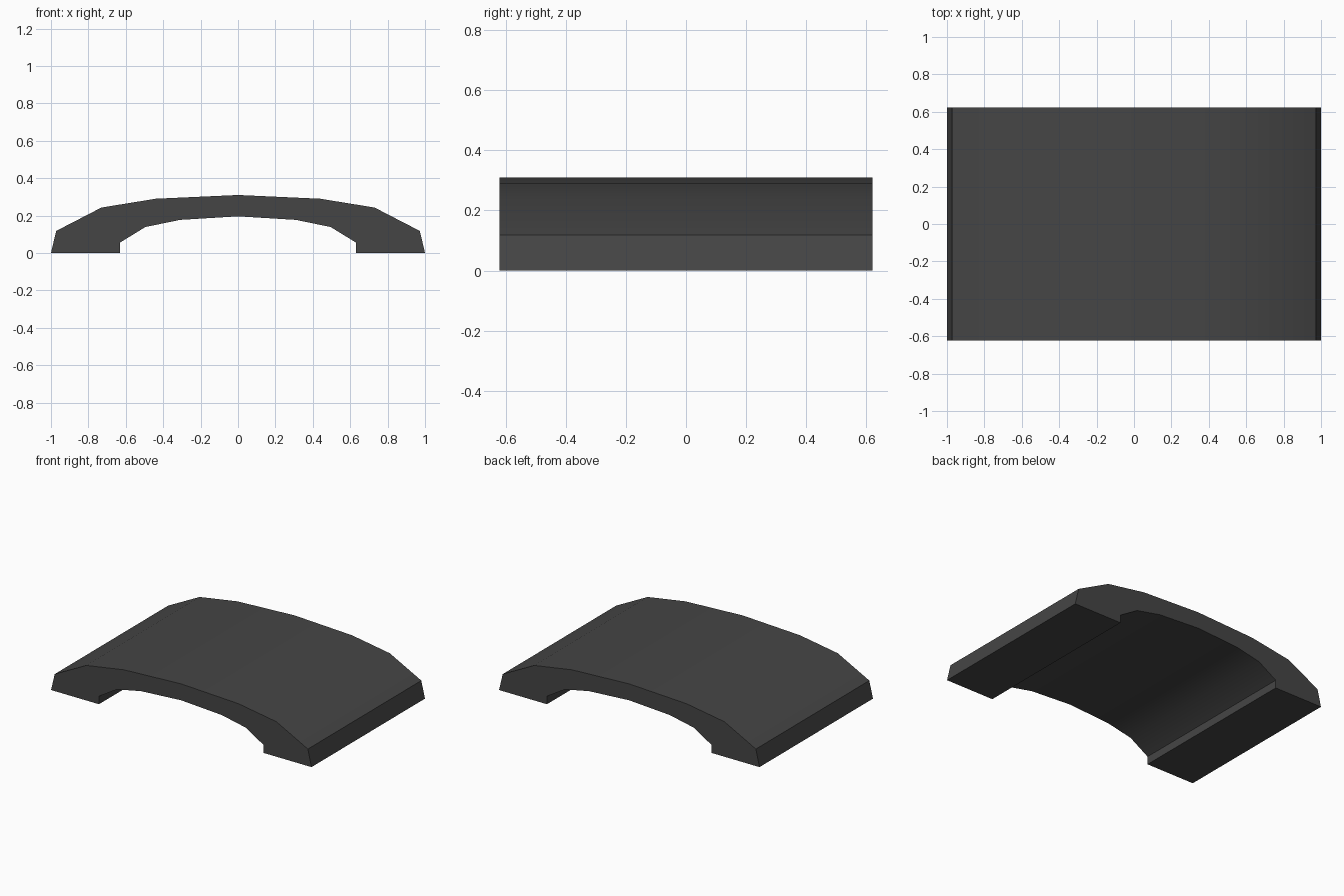
import bpy
import bmesh
import math

if "Cube" in bpy.data.objects:
    bpy.data.objects.remove(bpy.data.objects["Cube"])

HALF_DEPTH = 0.622

# Right half of the arch profile (x, z), from crown to foot
outer = [(0.0, 0.31), (0.44, 0.29), (0.73, 0.243), (0.972, 0.118), (1.0, 0.0)]
inner = [(0.0, 0.196), (0.31, 0.177), (0.495, 0.139), (0.632, 0.055), (0.632, 0.0)]


def mirrored(half):
    """Full left-to-right run from a half that starts on the centre line."""
    return [(-x, z) for x, z in reversed(half[1:])] + half


# Closed profile: over the top, then back along the underside
profile = mirrored(outer) + mirrored(inner)[::-1]

# Curved arch slab, extruded front to back
bm = bmesh.new()
face = bm.faces.new([bm.verts.new((x, -HALF_DEPTH, z)) for x, z in profile])
ext = bmesh.ops.extrude_face_region(bm, geom=[face], use_keep_orig=True)
moved = [g for g in ext["geom"] if isinstance(g, bmesh.types.BMVert)]
bmesh.ops.translate(bm, verts=moved, vec=(0, 2 * HALF_DEPTH, 0))
bmesh.ops.recalc_face_normals(bm, faces=bm.faces)
mesh = bpy.data.meshes.new("arch_slab")
bm.to_mesh(mesh)
bm.free()

arch = bpy.data.objects.new("arch_slab", mesh)
bpy.context.collection.objects.link(arch)

# Single dark grey colour
grey = bpy.data.materials.new("dark_grey")
grey.diffuse_color = (0.06, 0.06, 0.06, 1.0)
grey.use_nodes = True
grey.node_tree.nodes["Principled BSDF"].inputs["Base Color"].default_value = grey.diffuse_color
mesh.materials.append(grey)

# Smooth curve along the arch, crisp rims and feet
bpy.context.view_layer.objects.active = arch
arch.select_set(True)
bpy.ops.object.shade_smooth_by_angle(angle=math.radians(30))
